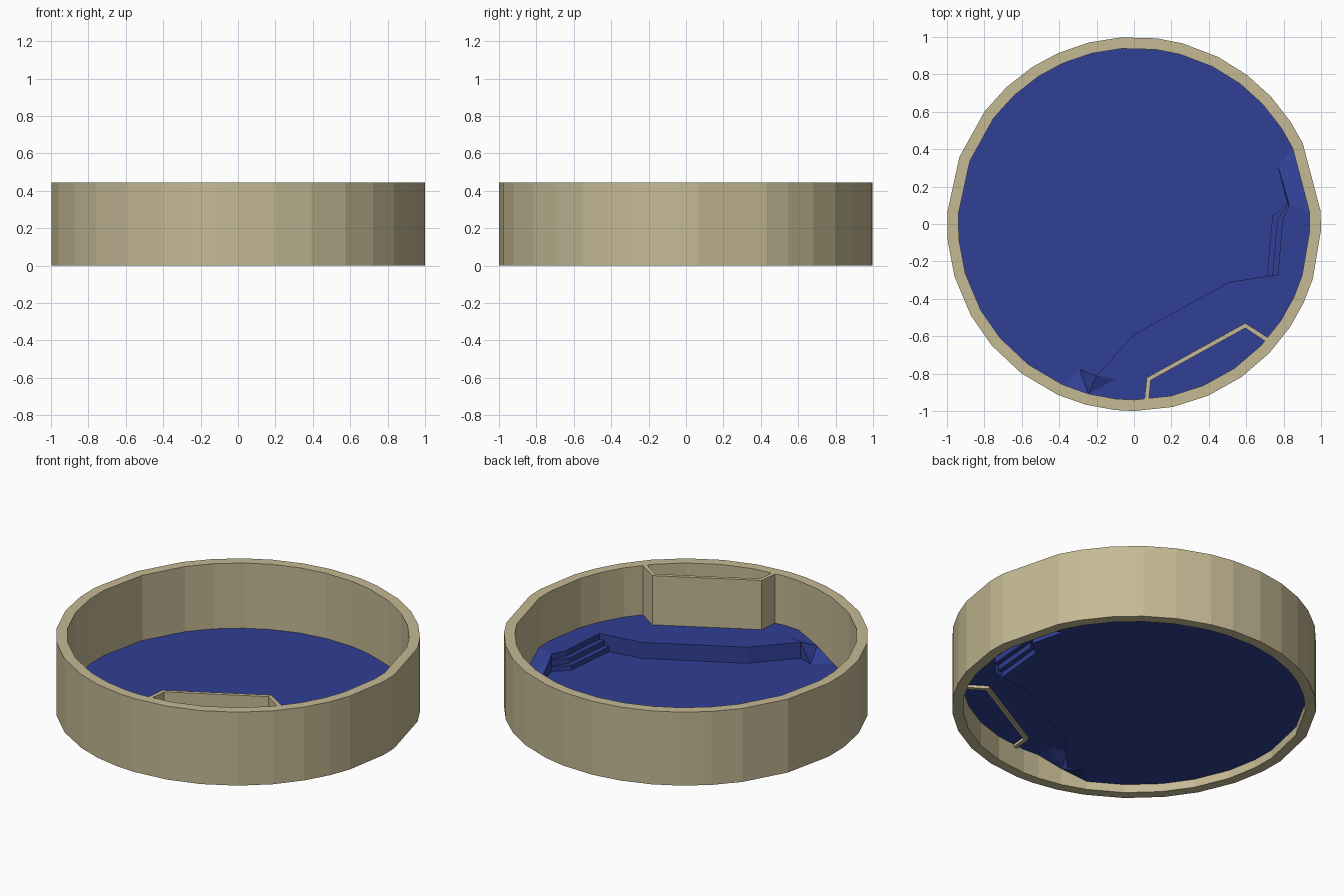
import bpy, bmesh
from math import radians, cos, sin

if "Cube" in bpy.data.objects:
    bpy.data.objects.remove(bpy.data.objects["Cube"])

FLOOR, DECK, TOP = 0.05, 0.147, 0.445


def material(name, color):
    m = bpy.data.materials.new(name)
    m.diffuse_color = color
    m.use_nodes = True
    m.node_tree.nodes["Principled BSDF"].inputs["Base Color"].default_value = m.diffuse_color
    return m


stone = material("sandstone", (0.56, 0.49, 0.30, 1))
blue = material("blue_tile", (0.03, 0.05, 0.30, 1))


def make_object(name, faces, mat, recalc=True):
    """Build a mesh from lists of corner points, welding shared corners."""
    bm = bmesh.new()
    for f in faces:
        bm.faces.new([bm.verts.new(p) for p in f])
    bmesh.ops.remove_doubles(bm, verts=bm.verts, dist=1e-5)
    if recalc:
        bmesh.ops.recalc_face_normals(bm, faces=bm.faces)
    me = bpy.data.meshes.new(name)
    bm.to_mesh(me)
    bm.free()
    ob = bpy.data.objects.new(name, me)
    me.materials.append(mat)
    bpy.context.collection.objects.link(ob)
    return ob


def at(points, z):
    return [(x, y, z) for x, y in points]


def strip(a, b):
    """Quads between two matching rows of points."""
    return [[a[i], a[i + 1], b[i + 1], b[i]] for i in range(len(a) - 1)]


def ring(angles, r):
    return [(r * cos(radians(a)), r * sin(radians(a))) for a in angles]


# Uneven wall corner angles: lower floor arc, ramp corner, raised deck arc
low = [25.5, 33, 43, 53, 63.5, 75, 83, 94, 104, 114, 123, 133, 143, 159,
       176.5, 185, 196.3, 209.4, 220.5, 233, 246]
mid = [255]
high = [264, 270, 282, 293.2, 305, 316.2, 326.5, 335.2, 343, 358, 364]
angles = low + mid + high

# Round outer wall
out, inn = ring(angles, 1.0), ring(angles, 0.94)
out.append(out[0])
inn.append(inn[0])
loops = [at(out, 0), at(out, TOP), at(inn, TOP), at(inn, 0), at(out, 0)]
make_object("outer_wall", [f for a, b in zip(loops, loops[1:]) for f in strip(a, b)], stone)

# Outlines of the three risers of the side steps
risers = [[(0.71, -0.28), (0.74, 0.04), (0.82, 0.115)],
          [(0.74, -0.275), (0.767, 0.03), (0.825, 0.107)],
          [(0.77, -0.27), (0.793, 0.02), (0.83, 0.10)]]
levels = [FLOOR, 0.08, 0.112, DECK]
deck_edge = [(-0.2, -0.81), (0, -0.59), (0.51, -0.31)]
left_foot, right_foot, left_crest = (-0.29, -0.78), (0.77, 0.31), (-0.1, -0.83)
wall_low, wall_high = ring(low, 0.94), ring(high, 0.94)

# Lower floor and raised deck
faces = [at(wall_low + [left_foot] + deck_edge + risers[0] + [right_foot], FLOOR),
         at(wall_high + risers[2][::-1] + deck_edge[::-1] + [left_crest], DECK)]

# Upright edge of the deck
edge = deck_edge + [risers[2][0]]
faces += strip(at(edge, FLOOR), at(edge, DECK))

# Steps: risers, then treads
for i, line in enumerate(risers):
    faces += strip(at(line, levels[i]), at(line, levels[i + 1]))
    if i < 2:
        faces += strip(at(line, levels[i + 1]), at(risers[i + 1], levels[i + 1]))


def p(xy, z):
    return (xy[0], xy[1], z)


# Ramp at the right of the deck
crest, wall_top = p(risers[2][2], DECK), p(wall_high[-1], DECK)
foot = p(right_foot, FLOOR)
faces += [[crest, wall_top, p(wall_low[0], FLOOR)],
          [crest, p(wall_low[0], FLOOR), foot],
          [crest, foot, p(risers[0][2], FLOOR)]]

# Ramp at the front left of the deck
corner, crest = p(deck_edge[0], DECK), p(left_crest, DECK)
mid_wall = p(ring(mid, 0.94)[0], 0.10)
foot, wall_foot = p(left_foot, FLOOR), p(wall_low[-1], FLOOR)
faces += [[corner, crest, mid_wall], [crest, p(wall_high[0], DECK), mid_wall],
          [corner, mid_wall, foot], [mid_wall, wall_foot, foot],
          [corner, foot, p(deck_edge[0], FLOOR)]]
make_object("pool_floor", faces, blue)

# Thin partition enclosing a booth against the wall
outer = [(0.055, -0.95), (0.068, -0.822), (0.595, -0.53), (0.72, -0.61)]
inner = [(0.078, -0.95), (0.09, -0.835), (0.595, -0.556), (0.705, -0.63)]
rows = [at(outer, 0.13), at(outer, TOP), at(inner, TOP), at(inner, 0.13), at(outer, 0.13)]
faces = [f for a, b in zip(rows, rows[1:]) for f in strip(a, b)]
faces += [[r[k] for r in rows[:4]] for k in (0, -1)]
make_object("booth_partition", faces, stone)
